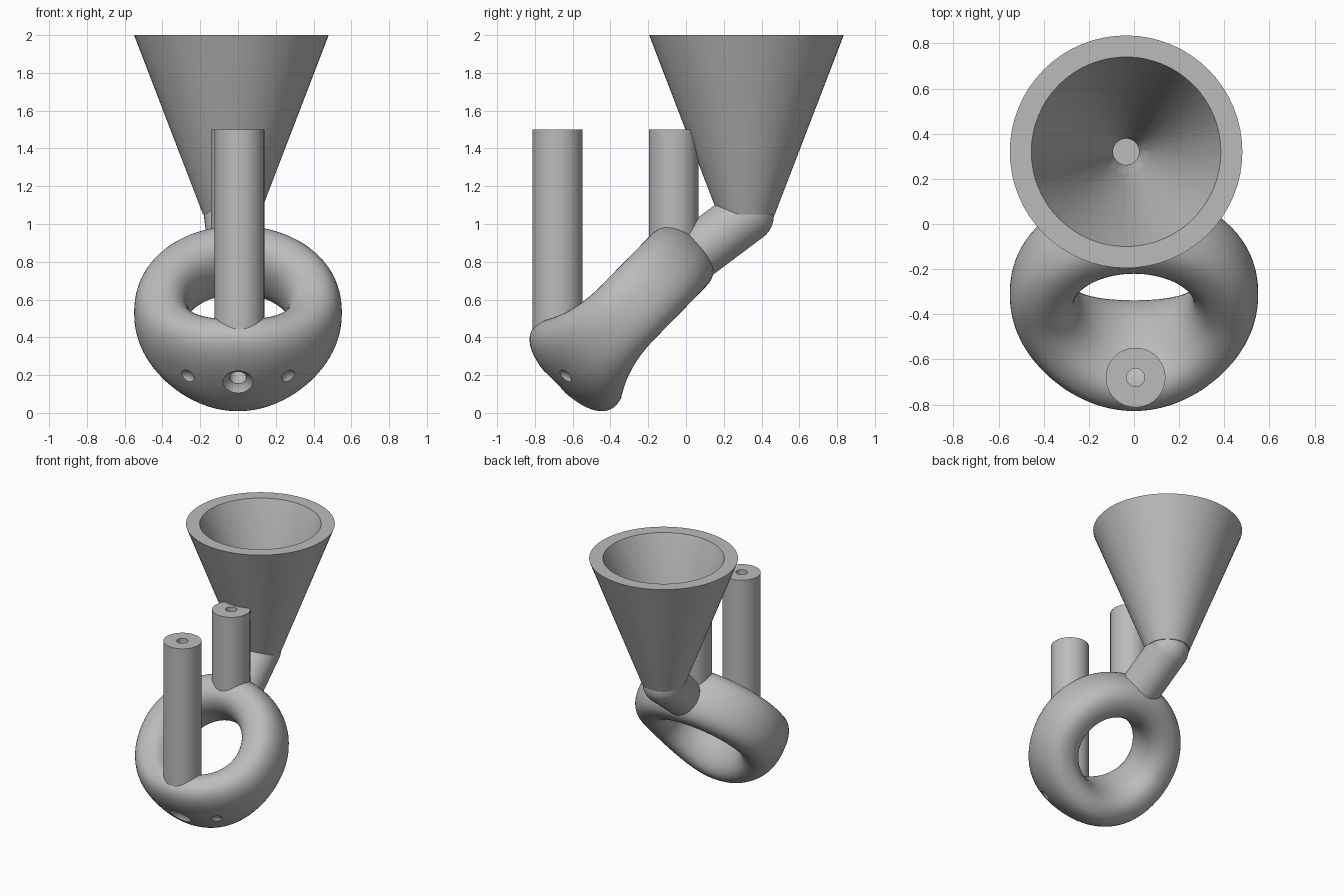
import bpy, bmesh
from math import sin, cos, pi, tau
from mathutils import Vector, Matrix

if "Cube" in bpy.data.objects:
    bpy.data.objects.remove(bpy.data.objects["Cube"], do_unlink=True)

grey = bpy.data.materials.new("plain_grey")
grey.use_nodes = True
grey.diffuse_color = (0.5, 0.5, 0.5, 1)
grey.node_tree.nodes["Principled BSDF"].inputs["Base Color"].default_value = (0.5, 0.5, 0.5, 1)

# Tilted frame of the ring: x across, U up the slope, N out of the ring plane
CENTRE = Vector((0, -0.31, 0.53))
U = Vector((0, 0.70, 0.714))
N = Vector((0, -0.714, 0.70))


def on_ring(x, u, n):
    return CENTRE + Vector((x, 0, 0)) + U * u + N * n


def finish(name, bm):
    bmesh.ops.recalc_face_normals(bm, faces=bm.faces)
    mesh = bpy.data.meshes.new(name)
    bm.to_mesh(mesh)
    bm.free()
    mesh.materials.append(grey)
    obj = bpy.data.objects.new(name, mesh)
    bpy.context.collection.objects.link(obj)
    return obj


def lathe(name, profile, x, y, segments=64):
    """Spin a list of (radius, height) points round a vertical axis."""
    bm = bmesh.new()
    verts = [bm.verts.new((x + r, y, z)) for r, z in profile]
    edges = [bm.edges.new(pair) for pair in zip(verts, verts[1:])]
    bmesh.ops.spin(bm, geom=verts + edges, cent=(x, y, 0), axis=(0, 0, 1),
                   angle=tau, steps=segments, use_merge=True)
    bmesh.ops.remove_doubles(bm, verts=bm.verts, dist=0.0005)
    return finish(name, bm)


def rod(name, start, end, radius):
    bm = bmesh.new()
    axis = end - start
    turn = axis.to_track_quat('Z', 'Y').to_matrix().to_4x4()
    bmesh.ops.create_cone(bm, cap_ends=True, segments=48, radius1=radius, radius2=radius,
                          depth=axis.length,
                          matrix=Matrix.Translation((start + end) / 2) @ turn)
    return finish(name, bm)


def ball(name, centre, radius):
    bm = bmesh.new()
    bmesh.ops.create_uvsphere(bm, u_segments=48, v_segments=24, radius=radius,
                              matrix=Matrix.Translation(centre))
    return finish(name, bm)


def cut(obj, cutters):
    bpy.context.view_layer.objects.active = obj
    for cutter in cutters:
        cutter.hide_render = True
        mod = obj.modifiers.new("cut", 'BOOLEAN')
        mod.operation = 'DIFFERENCE'
        mod.solver = 'EXACT'
        mod.object = cutter
        bpy.ops.object.modifier_apply(modifier=mod.name)


def smooth(obj):
    bpy.ops.object.select_all(action='DESELECT')
    obj.select_set(True)
    bpy.context.view_layer.objects.active = obj
    bpy.ops.object.shade_smooth_by_angle(angle=pi / 6)


def bent(value, power):
    return abs(value) ** power * (1 if value > 0 else -1)


# Ring body: rounded section that widens towards the low mouthpiece end
def ring_body(around=112, section=48):
    bm = bmesh.new()
    loops = []
    for i in range(around):
        t = tau * i / around
        low = max(0, -sin(t)) ** 2
        radius = 0.39 + 0.015 * cos(t) ** 2
        half = 0.2 + 0.1 * low
        loop = []
        for j in range(section):
            s = tau * j / section
            r = radius + 0.145 * bent(cos(s), 0.86)
            loop.append(bm.verts.new(on_ring(r * cos(t), r * sin(t), half * bent(sin(s), 0.86))))
        loops.append(loop)
    for i in range(around):
        a, b = loops[i], loops[(i + 1) % around]
        for j in range(section):
            k = (j + 1) % section
            bm.faces.new((a[j], b[j], b[k], a[k]))
    return finish("ring_body", bm)


ring = ring_body()

# Mouth cup, its bore and the two side dimples
cutters = [ball("cup_cutter", on_ring(0, -0.59, 0.02), 0.1),
           rod("mouth_bore_cutter", on_ring(0, -0.58, 0.02), on_ring(0, -0.36, 0.02), 0.045)]
for side, x in (("left", 0.28), ("right", -0.28)):
    cutters.append(ball(side + "_dimple_cutter", on_ring(x, -0.495, 0), 0.05))
cut(ring, cutters)

# Two upright pipes with narrow bores
pipes = []
for name, x, y, base in (("front_pipe", 0.007, -0.68, 0.37), ("rear_pipe", -0.012, -0.065, 0.85)):
    profile = [(0, base), (0.132, base), (0.132, 1.5), (0.04, 1.5), (0.04, base + 0.1), (0, base + 0.1)]
    pipes.append(lathe(name, profile, x, y))

# Funnel, elbow and neck, hollowed by one shared cavity
FX, FY = -0.035, 0.32
funnel = lathe("funnel", [(0, 1.05), (0.15, 1.05), (0.515, 2.0), (0, 2.0)], FX, FY)
elbow_at = Vector((FX, FY, 1.045))
elbow = ball("funnel_elbow", elbow_at, 0.145)
neck = rod("funnel_neck", elbow_at, Vector((-0.005, 0.0, 0.805)), 0.145)
cavity = lathe("funnel_cavity_cutter",
               [(0, 0.96), (0.058, 0.96), (0.058, 1.052), (0.439, 2.05), (0, 2.05)], FX, FY)
for part in (funnel, elbow, neck):
    cut(part, [cavity])

for part in [ring, funnel, elbow, neck] + pipes:
    smooth(part)

# Cutters are no longer needed
for cutter in cutters + [cavity]:
    bpy.data.objects.remove(cutter, do_unlink=True)
